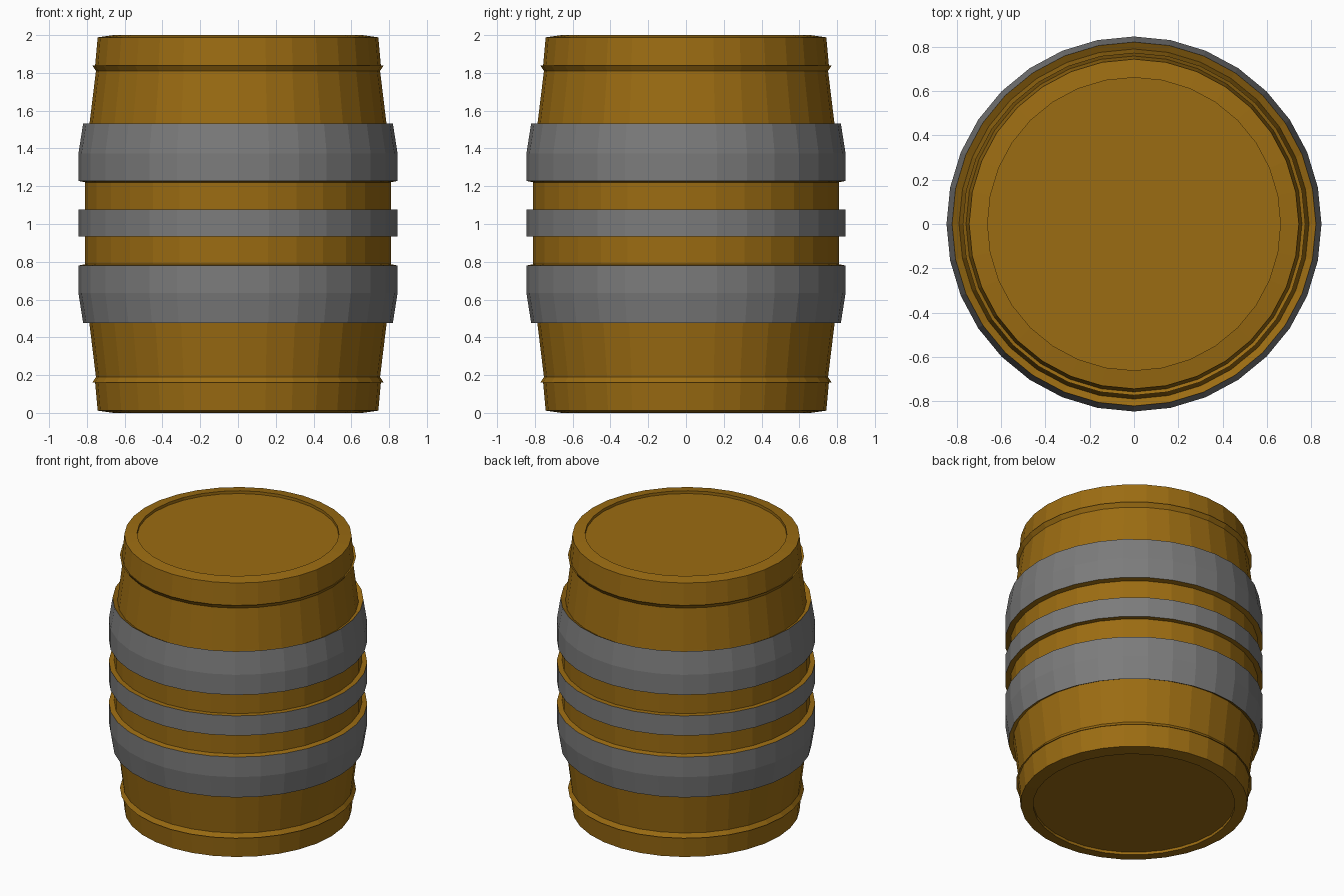
import bpy, bmesh
from math import cos, sin, tau

if "Cube" in bpy.data.objects:
    bpy.data.objects.remove(bpy.data.objects["Cube"])

SIDES = 32


def material(name, color):
    m = bpy.data.materials.new(name)
    m.diffuse_color = color
    m.use_nodes = True
    m.node_tree.nodes["Principled BSDF"].inputs["Base Color"].default_value = m.diffuse_color
    return m


wood = material("wood", (0.33, 0.15, 0.006, 1))
metal = material("metal", (0.2, 0.2, 0.2, 1))


def lathe(profile, slots):
    """Spin (radius, z) points, listed bottom to top; slots = material per segment."""
    bm = bmesh.new()
    rings = [[bm.verts.new((r * cos(tau * i / SIDES), r * sin(tau * i / SIDES), z))
              for i in range(SIDES)] for r, z in profile]
    for a, b, slot in zip(rings, rings[1:], slots):
        for i in range(SIDES):
            j = (i + 1) % SIDES
            bm.faces.new((a[i], a[j], b[j], b[i])).material_index = slot
    return bm, rings


def finish(bm, name):
    mesh = bpy.data.meshes.new(name)
    bm.to_mesh(mesh)
    bm.free()
    mesh.materials.append(wood)
    mesh.materials.append(metal)
    bpy.context.collection.objects.link(bpy.data.objects.new(name, mesh))


# Wooden body: lower half profile mirrored upward, with recessed lids
half = [(0.66, 0.02), (0.66, 0.0), (0.743, 0.012), (0.757, 0.168), (0.772, 0.16),
        (0.752, 0.189), (0.787, 0.475), (0.81, 0.64)]
profile = half + [(r, 2 - z) for r, z in reversed(half)]
bm, rings = lathe(profile, [0] * (len(profile) - 1))
bm.faces.new(rings[0][::-1])
bm.faces.new(rings[-1])
finish(bm, "barrel_body")

# Hoops: metal outer faces, wood-coloured shoulders
wide = [(0.788, 0.495), (0.82, 0.477), (0.845, 0.635), (0.845, 0.78), (0.81, 0.787)]
hoops = {
    "lower_hoop": (wide, [0, 1, 1, 0]),
    "middle_hoop": ([(0.81, 0.934), (0.845, 0.934), (0.845, 1.077), (0.81, 1.077)], [0, 1, 0]),
    "upper_hoop": ([(r, 2.008 - z) for r, z in reversed(wide)], [0, 1, 1, 0]),
}
for name, (points, slots) in hoops.items():
    bm, _ = lathe(points, slots)
    finish(bm, name)
